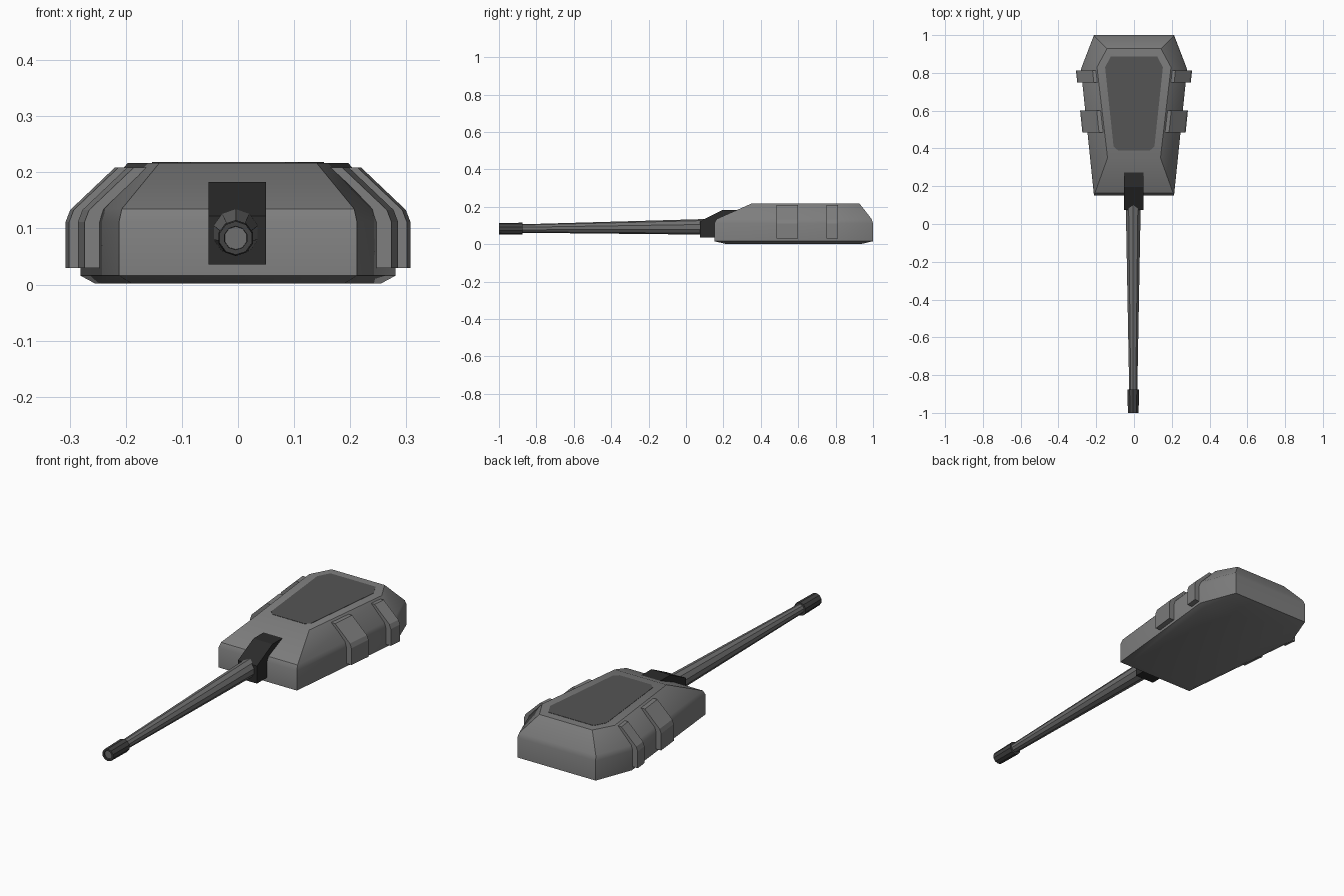
import bpy, bmesh, math

if "Cube" in bpy.data.objects:
    bpy.data.objects.remove(bpy.data.objects["Cube"])


def material(name, r, g, b):
    m = bpy.data.materials.new(name)
    m.diffuse_color = (r, g, b, 1)
    m.use_nodes = True
    m.node_tree.nodes["Principled BSDF"].inputs["Base Color"].default_value = m.diffuse_color
    return m


HULL = material("hull grey", 0.21, 0.21, 0.21)
PANEL = material("panel grey", 0.09, 0.09, 0.09)
DARK = material("mantlet charcoal", 0.024, 0.024, 0.024)
BARREL = material("barrel grey", 0.16, 0.16, 0.16)
MUZZLE = material("muzzle grey", 0.055, 0.055, 0.055)


def loft(name, rings, mat, closed=True, smooth=None):
    """Skin a list of equal-length rings and cap both ends."""
    bm = bmesh.new()
    loops = [[bm.verts.new(p) for p in ring] for ring in rings]
    n = len(rings[0])
    pairs = list(zip(loops, loops[1:]))
    if not closed:
        pairs.append((loops[-1], loops[0]))
    for a, b in pairs:
        for i in range(n):
            j = (i + 1) % n
            bm.faces.new((a[i], a[j], b[j], b[i]))
    if closed:
        bm.faces.new(loops[0])
        bm.faces.new(loops[-1])
    bmesh.ops.recalc_face_normals(bm, faces=bm.faces)
    me = bpy.data.meshes.new(name)
    bm.to_mesh(me)
    bm.free()
    me.materials.append(mat)
    ob = bpy.data.objects.new(name, me)
    bpy.context.collection.objects.link(ob)
    if smooth:
        bpy.ops.object.select_all(action='DESELECT')
        ob.select_set(True)
        bpy.context.view_layer.objects.active = ob
        bpy.ops.object.shade_smooth_by_angle(angle=math.radians(smooth))
    return ob


def outline(half, z):
    """Mirror half an outline of (x, y) points into a full ring."""
    return ([(x, y, z) for x, y in half] +
            [(-x, y, z) for x, y in reversed(half)])


def circle(r, y, x, z, n=10):
    return [(x + r * math.cos((i + 0.5) * math.tau / n), y,
             z + r * math.sin((i + 0.5) * math.tau / n)) for i in range(n)]


# Turret shell: coffin-shaped rings from underside to roof
rim = [(0.212, 0.152), (0.281, 0.82), (0.212, 1.0)]
loft("turret_shell", [
    outline([(0.19, 0.21), (0.255, 0.81), (0.195, 0.94)], 0.002),
    outline(rim, 0.016),
    outline(rim, 0.112),
    outline([(0.207, 0.164), (0.273, 0.82), (0.207, 0.992)], 0.135),
    outline([(0.14, 0.35), (0.196, 0.83), (0.143, 0.928)], 0.217),
], HULL, smooth=32)

# Roof panel: thin darker plate with clipped corners
panel = [(0.085, 0.39), (0.108, 0.41), (0.153, 0.83), (0.122, 0.888)]
loft("roof_panel", [outline(panel, 0.214), outline(panel, 0.2185)], PANEL)

# Side armour bands wrapping over the shell edge, parallel to its sides
band = [(-0.05, 0.03), (0.027, 0.03), (0.027, 0.112), (0.019, 0.133),
        (-0.061, 0.209), (-0.12, 0.209)]
for side, sx in (("right", 1), ("left", -1)):
    for part, y0, y1 in (("front", 0.485, 0.60), ("rear", 0.75, 0.812)):
        rings = []
        for y in (y0, y1):
            edge = 0.212 + (y - 0.152) * 0.1033
            rings.append([(sx * (edge + dx), y, z) for dx, z in band])
        loft(f"{part}_{side}_armour_band", rings, HULL)

# Gun mantlet: side profile extruded across the width
side_profile = [(0.075, 0.036), (0.075, 0.122), (0.195, 0.183),
                (0.28, 0.183), (0.28, 0.036)]
loft("gun_mantlet", [[(x, y, z) for y, z in side_profile]
                     for x in (-0.053, 0.05)], DARK)

# Tapered gun barrel
CX = -0.004
loft("gun_barrel", [circle(0.021, -0.993, CX, 0.083),
                    circle(0.023, -0.86, CX, 0.084),
                    circle(0.042, 0.12, CX, 0.093)], BARREL)

# Muzzle collar: ring around the barrel tip
loft("muzzle_collar", [circle(r, y, CX, 0.083) for r, y in
                       ((0.020, -0.985), (0.021, -1.0), (0.030, -1.0),
                        (0.032, -0.875), (0.020, -0.875))],
     MUZZLE, closed=False)
